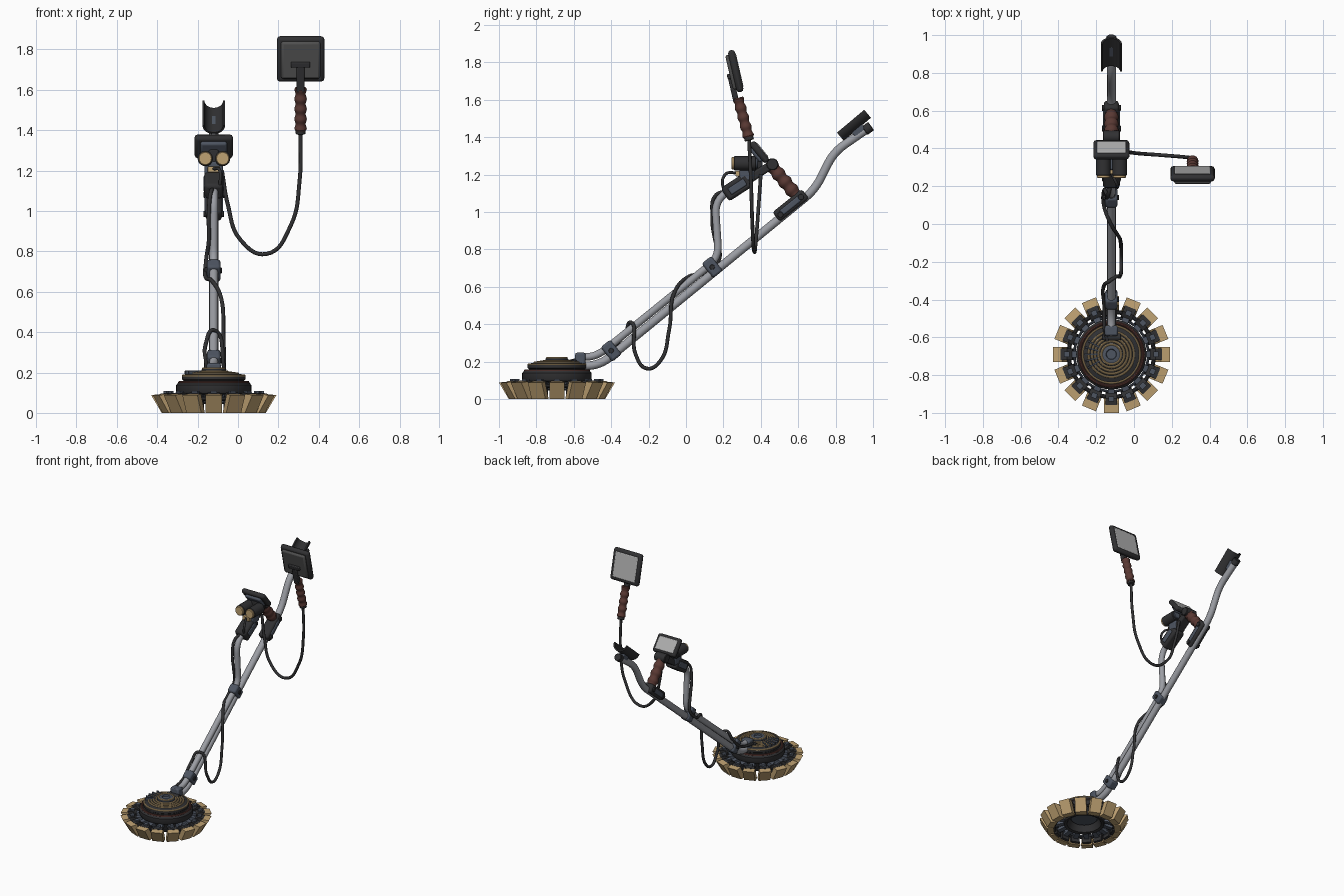
import bpy, bmesh, math
from mathutils import Vector, Matrix

if "Cube" in bpy.data.objects:
    bpy.data.objects.remove(bpy.data.objects["Cube"])

def mat(name, r, g, b):
    m = bpy.data.materials.new(name)
    m.diffuse_color = (r, g, b, 1)
    m.use_nodes = True
    m.node_tree.nodes["Principled BSDF"].inputs["Base Color"].default_value = m.diffuse_color
    return m

TAN = mat("tan", .52, .36, .17)
BROWN = mat("brown", .10, .04, .033)
DARK = mat("dark", .03, .03, .032)
SLATE = mat("slate", .075, .09, .12)
METAL = mat("metal", .33, .34, .37)
SCREEN = mat("screen", .42, .42, .42)
X = -.12                      # plane of the shaft
HEAD = Vector((X, -.69, 0))   # centre of the search head

def add(name, data, m, matrix=None):
    data.materials.append(m)
    o = bpy.data.objects.new(name, data)
    bpy.context.collection.objects.link(o)
    if matrix:
        o.matrix_world = matrix
    return o

def from_bm(name, bm, m, matrix=None):
    bmesh.ops.recalc_face_normals(bm, faces=bm.faces)
    me = bpy.data.meshes.new(name)
    bm.to_mesh(me)
    bm.free()
    return add(name, me, m, matrix)

def frame(c, a=0):
    """Frame at c, tilted by a degrees about x."""
    return Matrix.Translation(c) @ Matrix.Rotation(math.radians(a), 4, 'X')

def box(name, c, size, m, a=0, bevel=.01, f=None):
    bm = bmesh.new()
    bmesh.ops.create_cube(bm, size=1)
    bmesh.ops.scale(bm, vec=size, verts=bm.verts)
    o = from_bm(name, bm, m, (f if f else Matrix()) @ frame(c, a))
    if bevel:
        b = o.modifiers.new("bevel", 'BEVEL')
        b.width, b.segments = bevel, 2
    return o

def prism(name, pts, width, m, matrix=None):
    """Outline in (y, z), extruded across x."""
    bm = bmesh.new()
    face = bm.faces.new([bm.verts.new((-width / 2, y, z)) for y, z in pts])
    r = bmesh.ops.extrude_face_region(bm, geom=[face])
    bmesh.ops.translate(bm, vec=(width, 0, 0),
                        verts=[v for v in r['geom'] if isinstance(v, bmesh.types.BMVert)])
    return from_bm(name, bm, m, matrix)

def lathe(name, prof, m, p=(0, 0, 0), axis=(0, 0, 1), n=48):
    """Profile of (radius, height) spun about an axis from p."""
    bm = bmesh.new()
    vs = [bm.verts.new((r, 0, z)) for r, z in prof]
    es = [bm.edges.new(e) for e in zip(vs, vs[1:])]
    bmesh.ops.spin(bm, geom=vs + es, cent=(0, 0, 0), axis=(0, 0, 1),
                   angle=math.tau, steps=n)
    bmesh.ops.remove_doubles(bm, verts=bm.verts, dist=1e-5)
    q = Vector(axis).to_track_quat('Z', 'Y').to_matrix().to_4x4()
    return from_bm(name, bm, m, Matrix.Translation(p) @ q)

def cyl(name, p0, p1, r, m, n=24):
    d = Vector(p1) - Vector(p0)
    h, c = d.length, r * .12
    return lathe(name, [(0, 0), (r - c, 0), (r, c), (r, h - c), (r - c, h), (0, h)], m, p0, d, n)

def ring(name, R, z, r, m, c=HEAD):
    k = [i * math.tau / 10 for i in range(11)]
    return lathe(name, [(R + r * math.cos(t), z + r * math.sin(t)) for t in k], m, c)

def rounded(pts, d):
    """Polyline with its corners rounded off."""
    pts = [Vector(p) for p in pts]
    out = [pts[0]]
    for a, b, c in zip(pts, pts[1:], pts[2:]):
        s = b + (a - b).normalized() * min(d, (a - b).length * .48)
        e = b + (c - b).normalized() * min(d, (c - b).length * .48)
        out += [s * (1 - t) ** 2 + b * 2 * t * (1 - t) + e * t * t for t in [i / 6 for i in range(7)]]
    return out + [pts[-1]]

def tube(name, pts, r, m, auto=False):
    cu = bpy.data.curves.new(name, 'CURVE')
    cu.dimensions, cu.bevel_depth, cu.bevel_resolution = '3D', r, 3
    cu.use_fill_caps = True
    cu.resolution_u = 8
    s = cu.splines.new('BEZIER' if auto else 'POLY')
    if auto:
        s.bezier_points.add(len(pts) - 1)
        for bp, p in zip(s.bezier_points, pts):
            bp.co = p
            bp.handle_left_type = bp.handle_right_type = 'AUTO'
    else:
        s.points.add(len(pts) - 1)
        for sp, p in zip(s.points, pts):
            sp.co = (*p, 1)
    return add(name, cu, m)

def grip(name, p0, p1, r):
    """Handle with finger grooves."""
    d = Vector(p1) - Vector(p0)
    L = d.length
    prof = [(0, 0), (r * .9, 0)] + [(r * (.93 + .1 * math.cos(t * 8 * math.pi)), L * (.03 + .94 * t))
                                    for t in [i / 32 for i in range(33)]] + [(r * .9, L), (0, L)]
    return lathe(name, prof, BROWN, p0, d, 24)

# Search head: hollow base, dome, cap and rings
lathe("head_base", [(0, .1), (.1, .1), (.12, .05), (.14, .045), (.155, .085), (.18, .095), (.186, .105),
                    (.186, .138), (.176, .15), (0, .15)], DARK, HEAD)
lathe("head_underside_plate", [(0, .09), (.09, .09), (.1, .1), (0, .11)], SLATE, HEAD)
lathe("head_dome", [(0, .145), (.15, .145), (.15, .16), (.157, .165), (.157, .182), (.145, .19),
                    (.065, .203), (0, .204)], DARK, HEAD)
lathe("head_cap", [(.06, .2), (.062, .214), (.05, .221), (.028, .221), (.025, .213), (0, .213)], SLATE, HEAD)
ring("head_red_ring", .168, .15, .009, BROWN)
ring("head_trim_ring", .152, .184, .006, TAN)
for i in range(5):
    ring(f"coil_ring_{i}", .052 + i * .017, (.219, .203, .2, .197, .194)[i], .006, TAN)
for i in range(5):
    f = Matrix.Translation(HEAD) @ Matrix.Rotation(math.radians(150 + i * 15), 4, 'Z')
    box(f"coil_fin_{i}", (.107, 0, .2), (.075, .009, .018), SLATE, 0, .002, f)

# Sixteen flared pads with their brackets and links
ring("pad_carrier_ring", .226, .07, .011, DARK)
ring("inner_carrier_ring", .196, .065, .007, SLATE)
pad = prism("pad_0", [(.212, 0), (.258, 0), (.31, .088), (.262, .093)], .08, TAN)
holder = prism("pad_holder_0", [(.2, .015), (.222, .012), (.268, .094), (.235, .1), (.205, .085)], .062, DARK)
link = prism("pad_link_0", [(.135, .055), (.21, .04), (.215, .085), (.135, .098)], .036, SLATE)
bolt = prism("pad_bolt_0", [(.222, .095), (.25, .095), (.25, .108), (.222, .108)], .03, SLATE)
for i in range(16):
    M = Matrix.Translation(HEAD) @ Matrix.Rotation(i * math.tau / 16, 4, 'Z')
    for o, n in ((pad, "pad"), (holder, "pad_holder"), (link, "pad_link"), (bolt, "pad_bolt")):
        if i:
            o = bpy.data.objects.new(f"{n}_{i}", o.data)
            bpy.context.collection.objects.link(o)
        o.matrix_world = M

# Shaft tubes
A = 38.8
tube("main_shaft", rounded([(X, -.6, .175), (X, -.46, .18), (X, .69, 1.12), (X, .79, 1.32),
                            (X, .985, 1.455)], .07), .024, METAL)
tube("upper_shaft", rounded([(X, -.59, .225), (X, -.48, .225), (X, .175, .755), (X, .155, 1.06),
                             (X, .27, 1.14)], .07), .021, METAL)
cyl("shaft_end_cap", (X, .955, 1.434), (X, .99, 1.459), .027, DARK)

# Clamps on the shafts
box("head_clamp", (X, -.565, .21), (.07, .055, .075), SLATE)
cyl("head_pivot", (X - .05, -.6, .19), (X + .05, -.6, .19), .022, DARK)
for i, (y, z) in enumerate(((-.4, .258), (.14, .705))):
    box(f"shaft_clamp_{i}", (X, y, z), (.066, .065, .1), SLATE, A, .012)
    cyl(f"clamp_bolt_{i}", (X - .045, y, z), (X + .04, y, z), .014, DARK, 12)

# Main grip with its saddle
box("grip_saddle", (X, .56, 1.035), (.08, .2, .065), DARK, A, .015)
box("saddle_inset", (X, .56, 1.035), (.09, .13, .035), SLATE, A, .008)
for i, (y, z) in enumerate(((.505, .985), (.615, 1.08))):
    cyl(f"saddle_bolt_{i}", (X - .05, y, z), (X + .05, y, z), .016, DARK, 12)
grip("main_grip", (X, .605, 1.07), (X, .455, 1.25), .037)

# Control housing
box("control_housing", (X, .275, 1.135), (.09, .16, .085), DARK, 33, .015)
box("housing_plate", (X, .275, 1.135), (.1, .1, .04), SLATE, 33, .006)
box("housing_arm", (X, .395, 1.212), (.075, .19, .045), DARK, 33, .01)
cyl("arm_knuckle", (X - .045, .462, 1.255), (X + .045, .462, 1.255), .032, DARK)
box("lamp_mount", (X, .325, 1.205), (.09, .08, .08), SLATE, 0, .01)
box("lamp_mount_trim", (X, .3, 1.205), (.06, .07, .03), TAN, 0, .004)
# Twin lamps
for n, x in (("left", -.162), ("right", -.076)):
    cyl(f"lamp_body_{n}", (x, .255, 1.26), (x, .375, 1.26), .038, DARK)
    cyl(f"lamp_lens_{n}", (x, .243, 1.26), (x, .265, 1.26), .034, TAN)
    cyl(f"lamp_rear_{n}", (x, .37, 1.26), (x, .385, 1.26), .028, SLATE)

# Small display on the housing
S = frame((X, .393, 1.32), -51)
box("display_neck", (X, .385, 1.26), (.05, .05, .1), DARK)
box("display_case", (0, 0, 0), (.19, .135, .036), DARK, 0, .014, S)
box("display_back", (0, 0, -.02), (.13, .09, .03), SLATE, 0, .01, S)
box("display_screen", (0, 0, .015), (.155, .098, .014), SCREEN, 0, .006, S)

# Handheld screen on its own grip
H = frame((.31, .262, 1.752), -77)
box("handheld_case", (0, 0, .004), (.235, .23, .038), DARK, 0, .016, H)
box("handheld_back", (0, 0, -.02), (.195, .19, .025), mat("charcoal", .08, .08, .08), 0, .012, H)
box("handheld_screen", (0, 0, .02), (.19, .185, .012), SCREEN, 0, .006, H)
box("handheld_bracket_bar", (0, .02, -.037), (.095, .028, .02), DARK, 0, .005, H)
box("handheld_bracket_stem", (0, .085, -.03), (.04, .15, .03), DARK, 0, .006, H)
grip("handheld_grip", (.31, .335, 1.4), (.31, .278, 1.61), .03)
cyl("grip_end", (.31, .339, 1.382), (.31, .333, 1.405), .025, DARK)

# Arm cuff: half-round trough
cuff = [(math.cos(t), math.sin(t)) for t in [math.pi * (1 + i / 16) for i in range(17)]]
prof = [(x * .056, z * .056) for x, z in cuff] + [(x * .046, z * .046) for x, z in reversed(cuff)]
C = frame((X, .88, 1.485), 40)
prism("arm_cuff", prof, .19, DARK, C @ Matrix.Rotation(math.pi / 2, 4, 'Z'))
box("cuff_bracket", (0, 0, -.065), (.045, .07, .04), SLATE, 0, .006, C)

# Cables
tube("handheld_cable", [(.31, .337, 1.39), (.305, .348, 1.15), (.262, .355, .93), (.14, .365, .787),
                        (.01, .375, .86), (-.05, .388, 1.03), (-.08, .4, 1.2)], .01, DARK, True)
tube("head_cable", [(-.12, .23, 1.11), (-.135, .16, 1.09), (-.145, .14, .98), (-.145, .155, .85),
                    (-.158, .18, .755), (-.16, .1, .672), (-.13, .015, .655), (-.085, -.06, .575),
                    (-.072, -.09, .37), (-.068, -.14, .2), (-.068, -.21, .163), (-.072, -.27, .24),
                    (-.12, -.295, .41), (-.16, -.33, .34), (-.158, -.43, .25), (-.155, -.56, .215),
                    (-.14, -.62, .2)], .01, DARK, True)
tube("housing_cable", [(-.1, .25, 1.09), (-.09, .2, 1.13), (-.09, .21, 1.2), (-.12, .27, 1.21)], .008, DARK, True)

# Smooth shading with sharp edges kept
bpy.ops.object.select_all(action='DESELECT')
for o in bpy.data.objects:
    if o.type == 'MESH':
        o.select_set(True)
        bpy.context.view_layer.objects.active = o
bpy.ops.object.shade_smooth_by_angle(angle=math.radians(35))
